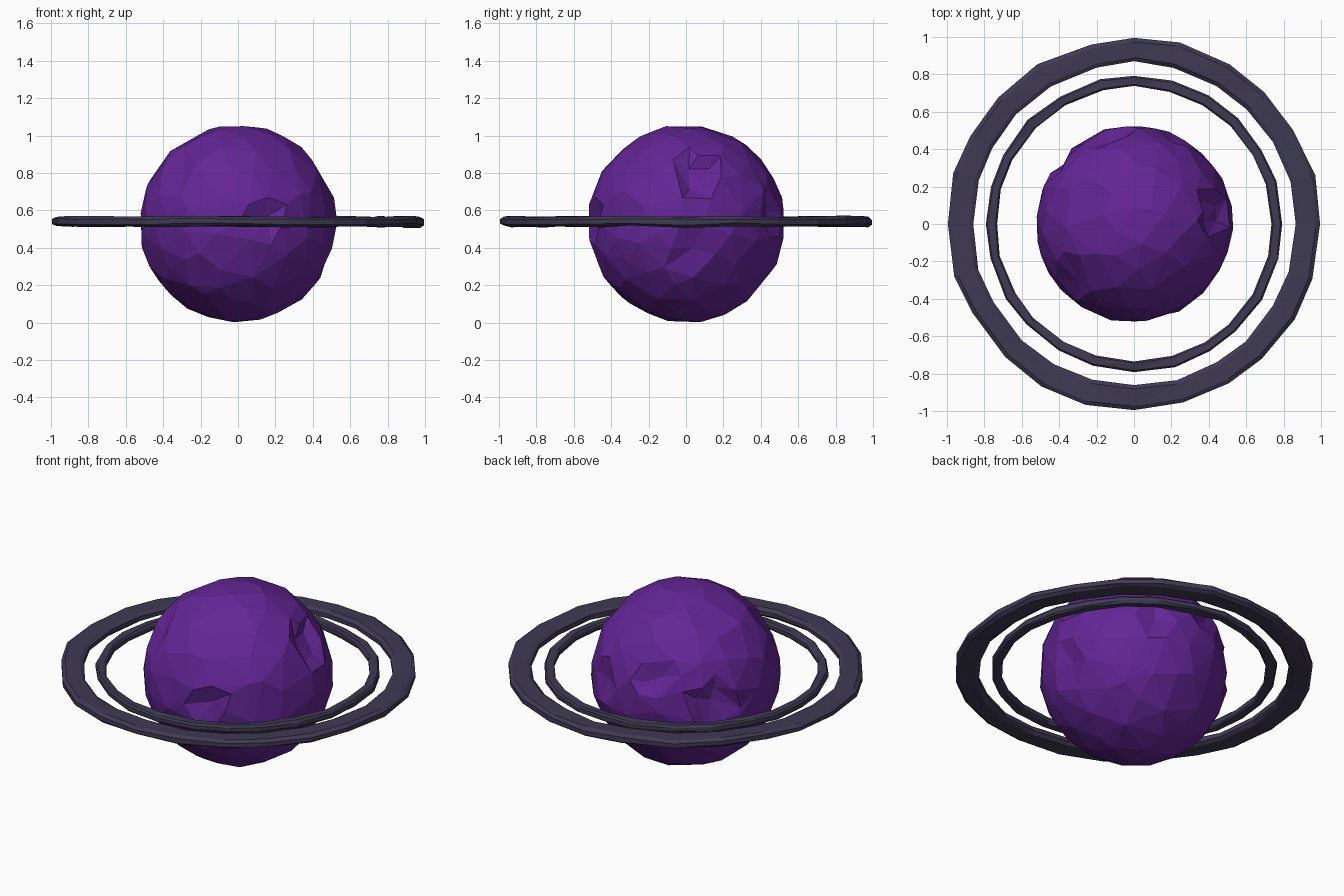
import bpy, bmesh, math, random
from mathutils import Vector

if "Cube" in bpy.data.objects:
    bpy.data.objects.remove(bpy.data.objects["Cube"])

random.seed(7)
CENTRE = Vector((0, 0, 0.53))


def material(name, rgb):
    m = bpy.data.materials.new(name)
    m.diffuse_color = (*rgb, 1)
    m.use_nodes = True
    m.node_tree.nodes["Principled BSDF"].inputs["Base Color"].default_value = m.diffuse_color
    return m


def finish(name, bm, mat, loc):
    bmesh.ops.recalc_face_normals(bm, faces=bm.faces)
    me = bpy.data.meshes.new(name)
    bm.to_mesh(me)
    bm.free()
    me.materials.append(mat)
    ob = bpy.data.objects.new(name, me)
    ob.location = loc
    bpy.context.collection.objects.link(ob)
    return ob


purple = material("deep purple rock", (0.125, 0.019, 0.305))
slate = material("dark slate rock", (0.050, 0.042, 0.085))

# Planet: faceted rocky ball with shallow chipped pits (direction, width, depth)
PITS = [((0.80, 0.10, 0.50), 0.20, 0.09),
        ((0.25, -0.95, 0.08), 0.16, 0.06),
        ((-0.60, -0.55, 0.50), 0.20, 0.04),
        ((-0.45, 0.20, 0.85), 0.20, 0.04),
        ((-0.75, 0.60, 0.05), 0.22, 0.07),
        ((-0.25, 0.90, 0.35), 0.18, 0.06),
        ((0.90, 0.05, -0.30), 0.20, 0.05),
        ((0.45, 0.85, 0.10), 0.16, 0.06)]
bm = bmesh.new()
bmesh.ops.create_icosphere(bm, subdivisions=4, radius=1)
for v in bm.verts:
    d = v.co.normalized()
    r = 0.525 + random.uniform(-0.006, 0.005)
    for p, width, depth in PITS:
        if d.angle(Vector(p)) < width:
            r *= 1 - depth
    v.co = d * r
planet = finish("planet", bm, purple, CENTRE)
dec = planet.modifiers.new("facets", "DECIMATE")
dec.ratio = 0.27


# Rings: chipped flat bands with bevelled edges
def ring(name, r0, r1, half, segs, jitter):
    b = (r1 - r0) * 0.16
    profile = [(r0, -half * 0.5), (r0, half * 0.5), (r0 + b, half), (r1 - b, half),
               (r1, half * 0.5), (r1, -half * 0.5), (r1 - b, -half), (r0 + b, -half)]
    bm = bmesh.new()
    loops = []
    for i in range(segs):
        a = 2 * math.pi * (i + random.uniform(-0.15, 0.15) * (i % (segs // 4) > 0)) / segs
        din, dout, dz = (random.uniform(-1, 1) * jitter for _ in range(3))
        if i % (segs // 4) == 0:
            dout = 0
        loop = []
        for r, z in profile:
            rr = r + (dout if r > (r0 + r1) / 2 else din * 0.6)
            zz = z + dz * 0.5 + random.uniform(-0.004, 0.004)
            loop.append(bm.verts.new((rr * math.cos(a), rr * math.sin(a), zz)))
        loops.append(loop)
    n = len(profile)
    for i in range(segs):
        p, q = loops[i], loops[(i + 1) % segs]
        for k in range(n):
            bm.faces.new((p[k], q[k], q[(k + 1) % n], p[(k + 1) % n]))
    bmesh.ops.triangulate(bm, faces=bm.faces)
    return finish(name, bm, slate, (0, 0, 0.541))


ring("outer_ring", 0.865, 0.995, 0.026, 24, 0.010)
ring("inner_ring", 0.735, 0.792, 0.022, 24, 0.006)
